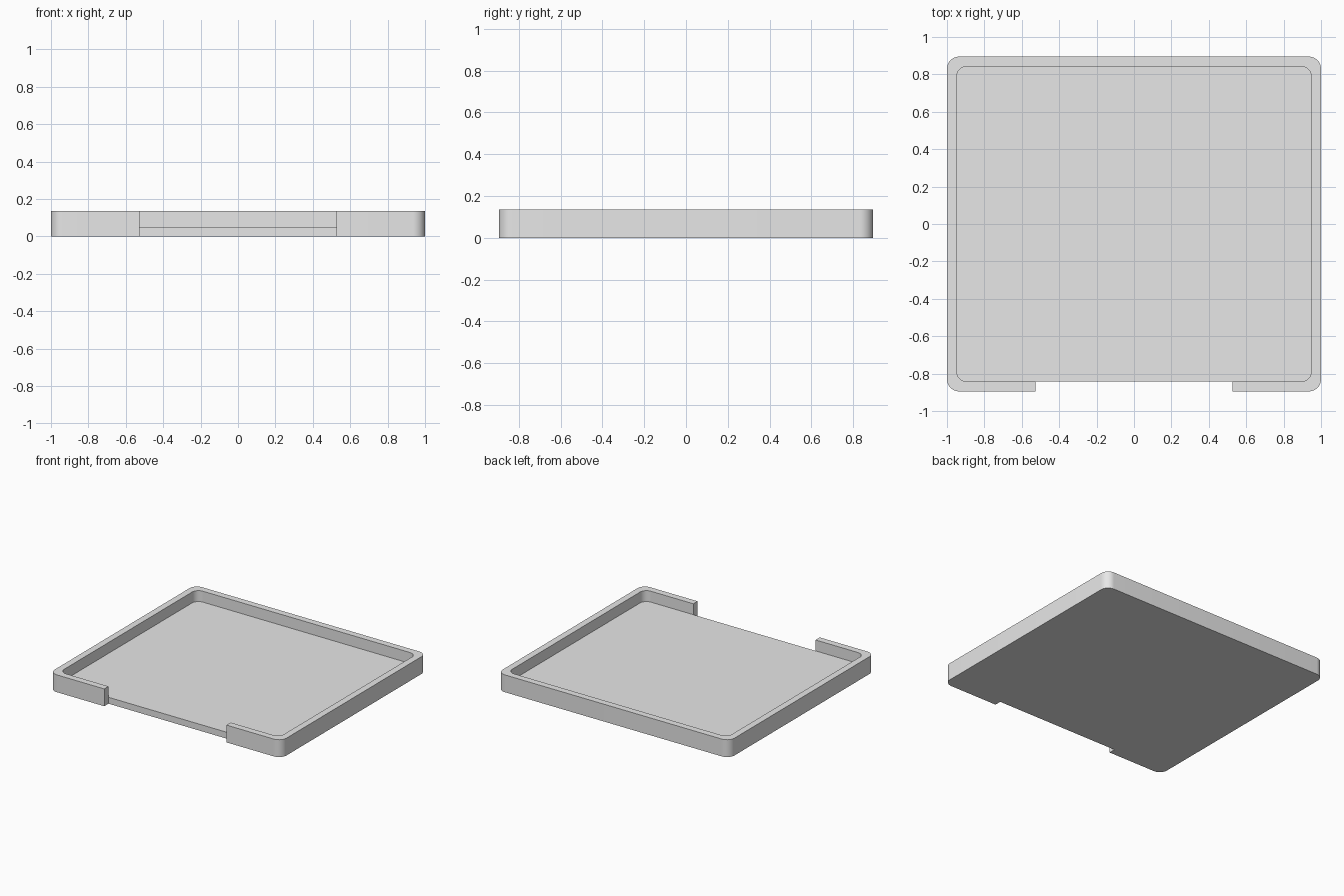
import bpy
import bmesh
from math import cos, sin, pi, radians

cube = bpy.data.objects.get("Cube")
if cube:
    bpy.data.objects.remove(cube, do_unlink=True)

HALF_X, HALF_Y, HEIGHT = 1.0, 0.895, 0.135
WALL, FLOOR_Z, NOTCH_X = 0.052, 0.05, 0.527
CORNER_STEPS = 12


def open_outline(hx, hy, radius):
    """Rounded rectangle, counter-clockwise, open across the front notch."""
    points = [(NOTCH_X, -hy)]
    for k, (sx, sy) in enumerate([(1, -1), (1, 1), (-1, 1), (-1, -1)]):
        cx, cy = sx * (hx - radius), sy * (hy - radius)
        for i in range(CORNER_STEPS + 1):
            a = (k - 1 + i / CORNER_STEPS) * pi / 2
            points.append((cx + radius * cos(a), cy + radius * sin(a)))
    return points + [(-NOTCH_X, -hy)]


outer = open_outline(HALF_X, HALF_Y, 0.065)
inner = open_outline(HALF_X - WALL, HALF_Y - WALL, 0.055)

bm = bmesh.new()


def ring(points, z):
    return [bm.verts.new((x, y, z)) for x, y in points]


def strip(a, b):
    for i in range(len(a) - 1):
        bm.faces.new((a[i], a[i + 1], b[i + 1], b[i]))


outer_low, outer_top = ring(outer, 0), ring(outer, HEIGHT)
inner_low, inner_top = ring(inner, FLOOR_Z), ring(inner, HEIGHT)
sill = ring([inner[0], inner[-1]], 0)

# Outer wall, rim and inner wall
strip(outer_low, outer_top)
strip(outer_top, inner_top)
strip(inner_top, inner_low)

# Floor, underside and the low front edge in the notch
bm.faces.new(inner_low)
bm.faces.new(outer_low + [sill[1], sill[0]])
bm.faces.new((sill[1], sill[0], inner_low[0], inner_low[-1]))

# Wall ends on either side of the notch
for end, foot in ((0, sill[0]), (-1, sill[1])):
    bm.faces.new((outer_low[end], foot, inner_low[end], inner_top[end], outer_top[end]))

bmesh.ops.recalc_face_normals(bm, faces=bm.faces)
mesh = bpy.data.meshes.new("tray")
bm.to_mesh(mesh)
bm.free()

# Plain grey material
grey = bpy.data.materials.new("light grey")
grey.use_nodes = True
colour = (0.8, 0.8, 0.8, 1)
grey.diffuse_color = colour
grey.node_tree.nodes["Principled BSDF"].inputs["Base Color"].default_value = colour
mesh.materials.append(grey)

tray = bpy.data.objects.new("tray", mesh)
bpy.context.collection.objects.link(tray)
bpy.ops.object.select_all(action="DESELECT")
tray.select_set(True)
bpy.context.view_layer.objects.active = tray
bpy.ops.object.shade_smooth_by_angle(angle=radians(30))
